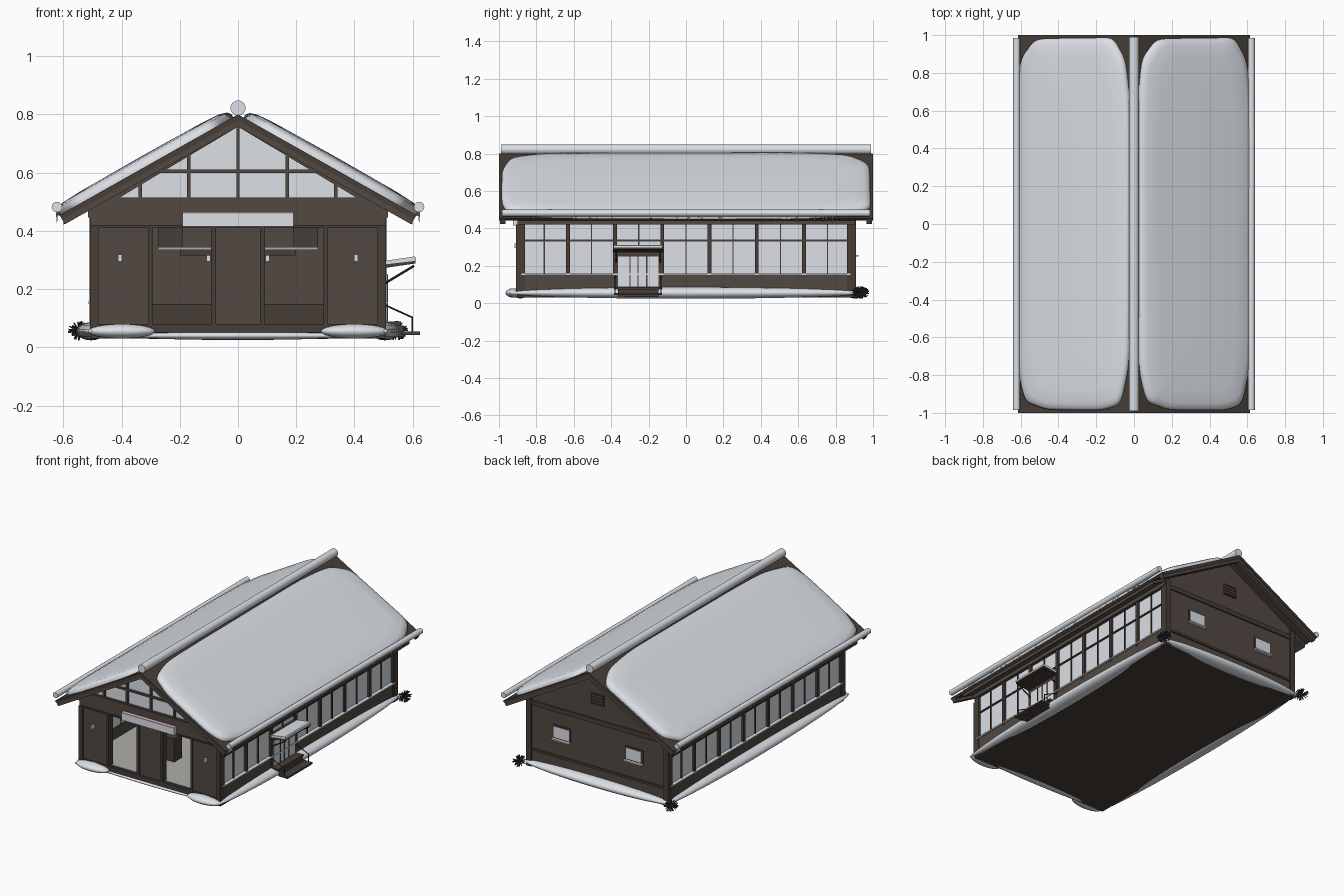
import bpy, bmesh, math, random
from mathutils import Vector, Matrix

if "Cube" in bpy.data.objects:
    bpy.data.objects.remove(bpy.data.objects["Cube"])

random.seed(4)


def mat(name, r, g, b):
    m = bpy.data.materials.new(name)
    m.diffuse_color = (r, g, b, 1)
    m.use_nodes = True
    m.node_tree.nodes["Principled BSDF"].inputs["Base Color"].default_value = m.diffuse_color
    return m


WOOD = mat("dark wood", 0.085, 0.066, 0.054)
TRIM = mat("darker timber", 0.062, 0.047, 0.038)
SNOW = mat("snow", 0.78, 0.82, 0.87)
GLASS = mat("pale window", 0.74, 0.78, 0.83)
FLOOR = mat("grey floor", 0.42, 0.42, 0.40)
VENT = mat("red brown vent", 0.09, 0.05, 0.042)
BUSH = mat("bare twigs", 0.05, 0.042, 0.036)
PINK = mat("faded pink cloth", 0.60, 0.47, 0.50)


def finish(name, bm, material, smooth=False):
    bmesh.ops.recalc_face_normals(bm, faces=bm.faces)
    me = bpy.data.meshes.new(name)
    bm.to_mesh(me)
    bm.free()
    me.materials.append(material)
    for p in me.polygons:
        p.use_smooth = smooth
    ob = bpy.data.objects.new(name, me)
    bpy.context.collection.objects.link(ob)
    return ob


def boxes(name, material, *items):
    bm = bmesh.new()
    for x0, x1, y0, y1, z0, z1 in items:
        m = Matrix.Translation(((x0 + x1) / 2, (y0 + y1) / 2, (z0 + z1) / 2))
        m = m @ Matrix.Diagonal((abs(x1 - x0), abs(y1 - y0), abs(z1 - z0), 1))
        bmesh.ops.create_cube(bm, size=1, matrix=m)
    return finish(name, bm, material)


def prism(name, material, pts, y0, y1):
    # xz outline extruded along y
    bm = bmesh.new()
    f = bm.faces.new([bm.verts.new((x, y0, z)) for x, z in pts])
    r = bmesh.ops.extrude_face_region(bm, geom=[f])
    vs = [v for v in r["geom"] if isinstance(v, bmesh.types.BMVert)]
    bmesh.ops.translate(bm, verts=vs, vec=(0, y1 - y0, 0))
    return finish(name, bm, material)


def rods(name, material, segs, r0, r1=None, n=8, smooth=True):
    bm = bmesh.new()
    for a, b in segs:
        a, b = Vector(a), Vector(b)
        d = b - a
        m = Matrix.Translation((a + b) / 2) @ d.to_track_quat('Z', 'Y').to_matrix().to_4x4()
        bmesh.ops.create_cone(bm, cap_ends=True, segments=n, radius1=r0,
                              radius2=r0 if r1 is None else r1, depth=d.length, matrix=m)
    ob = finish(name, bm, material, smooth)
    if smooth:
        ob.data.set_sharp_from_angle(angle=math.radians(50))
    return ob


def blob(name, material, c, s):
    bm = bmesh.new()
    m = Matrix.Translation(c) @ Matrix.Diagonal((*s, 1))
    bmesh.ops.create_uvsphere(bm, u_segments=32, v_segments=16, radius=1, matrix=m)
    return finish(name, bm, material, True)


def roof_z(x):  # upper face of the roof boards
    return 0.80 - 0.564 * abs(x)


# roof: boards, snow blanket, eave roll and icicles on each side
ang = math.atan(0.564)
for side, s in (("right", 1), ("left", -1)):
    prism(f"{side}_roof", TRIM, [(0, 0.80), (s * 0.615, roof_z(0.615)),
          (s * 0.60, roof_z(0.60) - 0.02), (0, 0.778)], -1, 1)
    for end, y in (("front", -0.995), ("back", 0.965)):
        prism(f"{side}_{end}_bargeboard", WOOD, [(0, 0.798), (s * 0.612, roof_z(0.612) - 0.002),
              (s * 0.595, roof_z(0.595) - 0.042), (0, 0.758)], y, y + 0.03)
    prism(f"{side}_rafters", WOOD, [(s * 0.50, roof_z(0.5) - 0.02), (s * 0.60, roof_z(0.6) - 0.02),
          (s * 0.60, roof_z(0.6) - 0.04), (s * 0.50, roof_z(0.5) - 0.04)], -0.9, 0.9)

    bm = bmesh.new()
    rings = []
    n = 96
    for k, h in ((1.0, 0.0), (1.0, 0.012), (0.985, 0.024), (0.95, 0.032), (0.85, 0.036), (0.5, 0.038)):
        ring = []
        for i in range(n):
            t = 2 * math.pi * i / n
            c, q = math.cos(t), math.sin(t)
            w = 1 + 0.006 * math.sin(5 * t + s) + 0.004 * math.sin(11 * t)
            u = math.copysign(abs(c) ** 0.33, c) * (0.343 - (1 - k) * 0.7) * w
            v = math.copysign(abs(q) ** 0.33, q) * (0.985 - (1 - k) * 0.7) * w
            d = 0.365 + u
            ring.append(bm.verts.new((s * (d * math.cos(ang) + h * math.sin(ang)), v,
                                      0.80 - d * math.sin(ang) + h * math.cos(ang))))
        rings.append(ring)
    for a, b in zip(rings, rings[1:]):
        for i in range(n):
            bm.faces.new((a[i], a[(i + 1) % n], b[(i + 1) % n], b[i]))
    bm.faces.new(rings[-1])
    bm.faces.new(rings[0])
    finish(f"{side}_roof_snow", bm, SNOW, True).data.set_sharp_from_angle(angle=math.radians(60))

    rods(f"{side}_eave_snow", SNOW, [((s * 0.622, -0.985, 0.482), (s * 0.622, 0.985, 0.482))], 0.018, n=16)
    ice = []
    for i in range(26):
        y = random.uniform(-0.9, 0.9)
        ice.append(((s * 0.622, y, 0.470), (s * 0.622, y, 0.465 - random.uniform(0.012, 0.04))))
    rods(f"{side}_icicles", SNOW, ice, 0.005, 0.0005, 6)
rods("ridge_snow", SNOW, [((0, -0.99, 0.822), (0, 0.99, 0.822))], 0.026, n=20)

# base, floor and back wall
boxes("base", TRIM, (-0.505, 0.505, -0.9, 0.9, 0.03, 0.076))
boxes("floor", FLOOR, (-0.49, 0.49, -0.88, 0.88, 0.074, 0.08))
prism("back_wall", WOOD, [(-0.505, 0.05), (0.505, 0.05), (0.505, 0.49), (0, 0.775), (-0.505, 0.49)], 0.87, 0.9)
boxes("back_trim", TRIM, (-0.507, 0.507, 0.89, 0.908, 0.135, 0.150), (-0.507, 0.507, 0.89, 0.908, 0.43, 0.46),
      (-0.3, 0.3, 0.864, 0.872, 0.08, 0.148),
      *[(s * 0.51, s * 0.475, 0.87, 0.91, 0.03, 0.49) for s in (1, -1)])
boxes("gable_vent", VENT, (-0.045, 0.045, 0.89, 0.91, 0.555, 0.625))
boxes("vent_slats", TRIM, *[(-0.045, 0.045, 0.905, 0.914, 0.56 + i * 0.018, 0.566 + i * 0.018) for i in range(4)])
for side, s in (("right", 1), ("left", -1)):
    x0, x1 = s * 0.26 - 0.055, s * 0.26 + 0.055
    boxes(f"back_{side}_window_frame", TRIM, (x0 - 0.01, x1 + 0.01, 0.89, 0.906, 0.255, 0.345))
    boxes(f"back_{side}_window_pane", GLASS, (x0, x1, 0.9, 0.909, 0.265, 0.335))
    boxes(f"back_{side}_window_sill", SNOW, (x0 - 0.01, x1 + 0.01, 0.9, 0.922, 0.25, 0.259))

# front wall with two open doorways
boxes("front_wall", WOOD, (-0.505, -0.295, -0.9, -0.87, 0.05, 0.42), (0.295, 0.505, -0.9, -0.87, 0.05, 0.42),
      (-0.085, 0.085, -0.9, -0.87, 0.05, 0.42), (-0.505, 0.505, -0.9, -0.87, 0.415, 0.515))
posts = [(s * a, s * b, -0.908, -0.865, 0.05, 0.418) for s in (1, -1) for a, b in ((0.48, 0.508), (0.293, 0.308), (0.075, 0.092))]
boxes("front_posts", TRIM, *posts, (-0.505, 0.505, -0.908, -0.89, 0.412, 0.420), (-0.505, 0.505, -0.908, -0.89, 0.05, 0.08))

# glazed front gable
prism("gable_glass", GLASS, [(-0.47, 0.505), (0.47, 0.505), (0, 0.77)], -0.885, -0.88)
bars = [(-0.33, 0.33, -0.9, -0.87, 0.599, 0.610), (-0.48, 0.48, -0.905, -0.87, 0.50, 0.512)]
for x in (-0.335, -0.17, 0, 0.17, 0.335):
    bars.append((x - 0.006, x + 0.006, -0.9, -0.87, 0.505, roof_z(x) - 0.03))
boxes("gable_bars", WOOD, *bars)
for side, s in (("right", 1), ("left", -1)):
    prism(f"gable_{side}_rail", WOOD, [(0, 0.785), (s * 0.51, roof_z(0.51) - 0.015),
          (s * 0.51, roof_z(0.51) - 0.06), (0, 0.758)], -0.905, -0.865)

# front signboard with snow, and wall lamps
boxes("front_snow_board", SNOW, (-0.19, 0.19, -0.925, -0.9, 0.415, 0.458))
boxes("front_board_cloth", PINK, (-0.19, 0.19, -0.926, -0.9, 0.458, 0.464))
boxes("wall_lamps", SNOW, *[(x - 0.007, x + 0.007, -0.918, -0.9, 0.295, 0.318) for x in (-0.405, 0.405)])

# interior: stove, shelves and cupboards
boxes("stove", TRIM, (-0.09, -0.01, -0.64, -0.56, 0.08, 0.23))
for side, s in (("right", 1), ("left", -1)):
    boxes(f"{side}_shelf", FLOOR, (s * 0.08, s * 0.275, 0.80, 0.87, 0.335, 0.345))
    boxes(f"{side}_shelf_bracket", TRIM, (s * 0.09, s * 0.20, 0.81, 0.87, 0.315, 0.335),
          (s * 0.19, s * 0.275, 0.82, 0.87, 0.345, 0.42))
    boxes(f"{side}_inner_lamp", SNOW, (s * 0.095, s * 0.109, 0.85, 0.87, 0.295, 0.318))

# long glazed side walls: seven bays with posts and bars
pitch = 0.2525
ys = [-0.884 + i * pitch for i in range(8)]
for side, s in (("right", 1), ("left", -1)):
    boxes(f"{side}_lower_wall", WOOD, (s * 0.48, s * 0.506, -0.9, 0.9, 0.04, 0.15))
    boxes(f"{side}_panes", GLASS, (s * 0.488, s * 0.494, -0.89, 0.89, 0.145, 0.47))
    boxes(f"{side}_top_beam", WOOD, (s * 0.48, s * 0.515, -0.9, 0.9, 0.445, 0.475))
    boxes(f"{side}_posts", TRIM, *[(s * 0.48, s * 0.508, y - 0.01, y + 0.01, 0.14, 0.46) for y in ys],
          *[(s * 0.48, s * 0.508, s2 * 0.9, s2 * 0.862, 0.04, 0.46) for s2 in (1, -1)])
    boxes(f"{side}_bars", TRIM, (s * 0.485, s * 0.502, -0.89, 0.89, 0.331, 0.340),
          *[(s * 0.485, s * 0.502, y + pitch / 2 - 0.003, y + pitch / 2 + 0.003, 0.15, 0.45) for y in ys[:-1]])
    boxes(f"{side}_sill_snow", SNOW, (s * 0.49, s * 0.516, -0.88, 0.88, 0.150, 0.158))

# side door: leaf, tilted awning, struts, steps and handrails
y0, y1 = -0.384, -0.128
boxes("side_door_frame", TRIM, (0.49, 0.509, y0, y1, 0.08, 0.30))
boxes("side_door_leaf", GLASS, (0.5, 0.512, y0 + 0.02, y1 - 0.02, 0.09, 0.25))
boxes("side_door_bars", TRIM, *[(0.5, 0.516, y - 0.003, y + 0.003, 0.09, 0.25) for y in (-0.3, -0.256, -0.21)])
prism("awning_board", TRIM, [(0.5, 0.272), (0.61, 0.288), (0.61, 0.297), (0.5, 0.284)], y0 - 0.005, y1 + 0.005)
prism("awning_snow", SNOW, [(0.5, 0.284), (0.612, 0.297), (0.612, 0.308), (0.606, 0.312), (0.5, 0.296)],
      y0 - 0.003, y1 + 0.003)
rods("awning_struts", TRIM, [((0.505, y, 0.22), (0.605, y, 0.28)) for y in (y0 + 0.01, y1 - 0.01)], 0.004, smooth=False)
boxes("steps", TRIM, (0.5, 0.56, y0, y1, 0.075, 0.088), (0.56, 0.625, y0, y1, 0.043, 0.054),
      (0.50, 0.57, y0 + 0.02, y1 - 0.02, 0.035, 0.075))
rails = []
for y in (y0 + 0.005, y1 - 0.005):
    rails += [((0.505, y, 0.145), (0.6, y, 0.102)), ((0.598, y, 0.102), (0.598, y, 0.045))]
rods("handrails", TRIM, rails, 0.003, n=6, smooth=False)

# snow drifts round the base
for side, s in (("right", 1), ("left", -1)):
    blob(f"{side}_drift", SNOW, (s * 0.505, 0, 0.055), (0.05, 0.95, 0.031))
    blob(f"front_{side}_mound", SNOW, (s * 0.40, -0.92, 0.055), (0.115, 0.045, 0.025))
blob("back_drift", SNOW, (0, 0.905, 0.055), (0.54, 0.05, 0.030))
blob("front_drift", SNOW, (0, -0.885, 0.04), (0.48, 0.03, 0.014))

# bare bushes at the back corners, made of short twigs
for side, s in (("right", 1), ("left", -1)):
    c = Vector((s * 0.545, 0.93, 0.057))
    twigs = []
    for i in range(90):
        d = Vector([random.gauss(0, 1) for _ in range(3)]).normalized()
        twigs.append((c, c + Vector((d.x * 0.04, d.y * 0.05, d.z * 0.033))))
    rods(f"{side}_bush", BUSH, twigs, 0.003, 0.002, 5, False)
